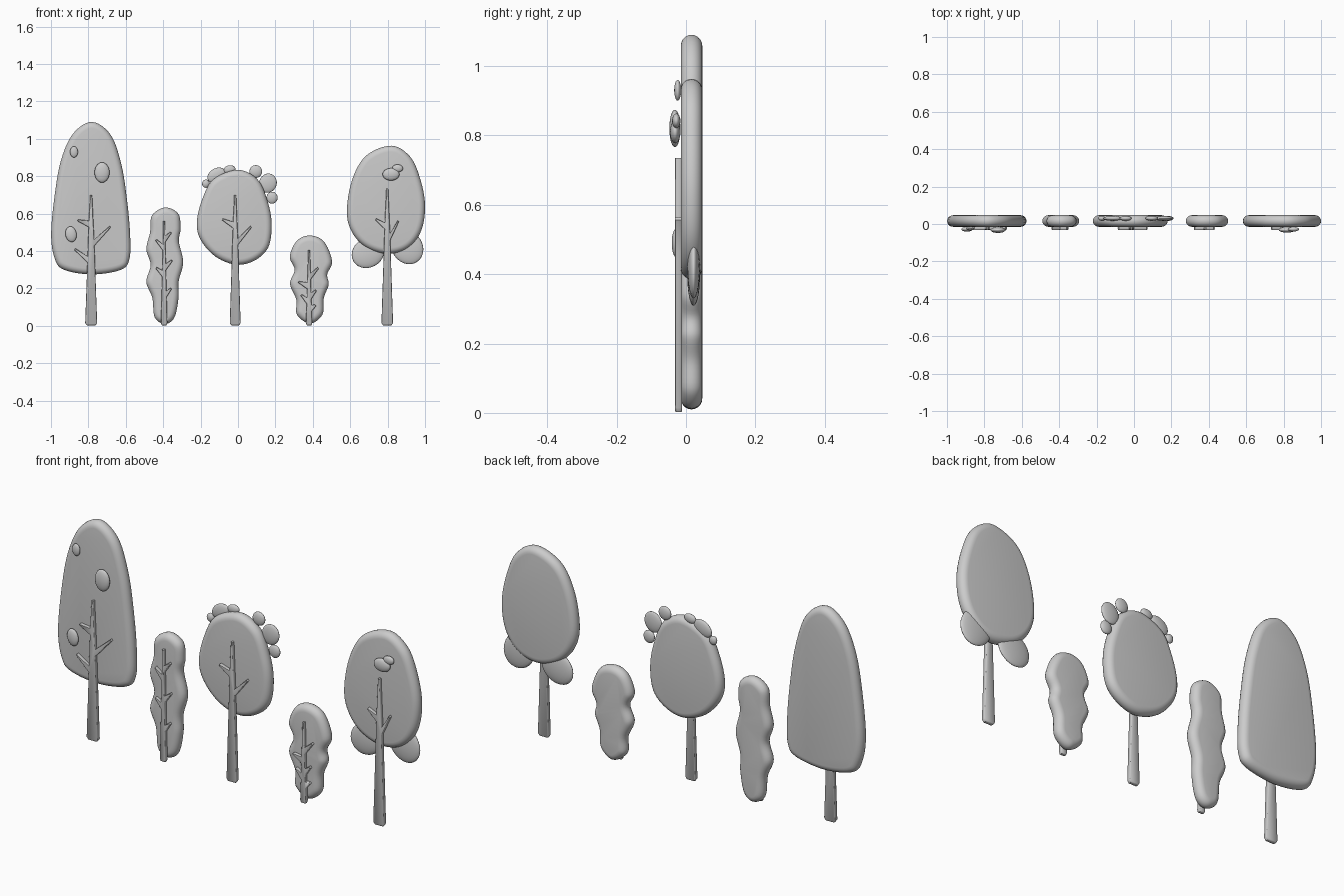
import bpy, bmesh, math
from mathutils import Vector, Matrix

old = bpy.data.objects.get("Cube")
if old:
    bpy.data.objects.remove(old, do_unlink=True)

grey = bpy.data.materials.new("plain grey")
grey.use_nodes = True
grey.diffuse_color = (0.6, 0.6, 0.6, 1)
grey.node_tree.nodes["Principled BSDF"].inputs["Base Color"].default_value = (0.6, 0.6, 0.6, 1)


def finish(name, bm, angle):
    bmesh.ops.recalc_face_normals(bm, faces=bm.faces[:])
    mesh = bpy.data.meshes.new(name)
    bm.to_mesh(mesh)
    bm.free()
    mesh.materials.append(grey)
    obj = bpy.data.objects.new(name, mesh)
    bpy.context.collection.objects.link(obj)
    bpy.ops.object.select_all(action='DESELECT')
    obj.select_set(True)
    bpy.context.view_layer.objects.active = obj
    bpy.ops.object.shade_smooth_by_angle(angle=math.radians(angle))
    return obj


def smooth_loop(points, steps=6):
    """Closed Catmull-Rom curve through the points."""
    pts = [Vector(p) for p in points]
    n = len(pts)
    out = []
    for i in range(n):
        a, b, c, d = (pts[(i + k) % n] for k in (-1, 0, 1, 2))
        for s in range(steps):
            t = s / steps
            out.append(((c - a) * t + b * 2 + (a * 2 - b * 5 + c * 4 - d) * t ** 2
                        + (b * 3 - a - c * 3 + d) * t ** 3) / 2)
    return out


def slab(name, outline, y_mid, half, inset, rings=5, angle=60):
    """Flat slab in the xz plane whose rim follows a half ellipse."""
    n = len(outline)
    area = sum(outline[i - 1].cross(outline[i]) for i in range(n))
    turn = 1 if area > 0 else -1
    inward = []
    for i in range(n):
        t = outline[(i + 1) % n] - outline[i - 1]
        inward.append(Vector((-t.y, t.x)).normalized() * turn)
    bm = bmesh.new()
    loops = []
    for k in range(-rings, rings + 1):
        a = math.pi / 2 * k / rings
        d, y = inset * (1 - math.cos(a)), y_mid + half * math.sin(a)
        ring = [p + v * d for p, v in zip(outline, inward)]
        loops.append([bm.verts.new((p.x, y, p.y)) for p in ring])
    for lo, hi in zip(loops, loops[1:]):
        for i in range(n):
            bm.faces.new((lo[i - 1], lo[i], hi[i], hi[i - 1]))
    bm.faces.new(loops[0])
    bm.faces.new(loops[-1])
    return finish(name, bm, angle)


def foliage(name, cx, points):
    outline = smooth_loop([(cx + x, z) for x, z in points])
    slab(name, outline, 0.016, 0.031, 0.032)


def trunk(name, cx, height, width, branches):
    """Tapered trunk with pointed twigs: (tip x, tip z, joint z)."""
    def side(sign):
        pts = [Vector((sign * width * 0.7, 0.002)), Vector((sign * width, 0.015))]
        for tx, tz, jz in sorted(branches, key=lambda b: b[2]):
            if tx * sign > 0:
                for z in (jz - 0.022, jz + 0.012):
                    w = sign * width * (1 - 0.75 * z / height)
                    if z > jz:
                        tip = Vector((tx, tz))
                        pts += [tip - Vector((0, 0.004)), tip + Vector((-sign * 0.006, 0.004))]
                    pts.append(Vector((w, z)))
        pts.append(Vector((sign * 0.005, height)))
        return pts
    outline = [p + Vector((cx, 0)) for p in side(1) + side(-1)[::-1]]
    slab(name, outline, -0.0215, 0.0095, 0.003, rings=3, angle=50)


def blob(name, x, y, z, rx, ry, rz, tilt=0):
    bm = bmesh.new()
    m = (Matrix.Translation((x, y, z)) @ Matrix.Rotation(math.radians(tilt), 4, 'Y')
         @ Matrix.Diagonal((rx, ry, rz, 1)))
    bmesh.ops.create_uvsphere(bm, u_segments=24, v_segments=14, radius=1, matrix=m)
    finish(name, bm, 180)


# Tall tree
foliage("tall_tree_foliage", -0.78, [
    (0, 1.09), (.1, 1.02), (.157, .86), (.187, .67), (.203, .49), (.2, .36), (.155, .3),
    (0, .275), (-.15, .3), (-.2, .36), (-.219, .49), (-.2, .7), (-.165, .89), (-.1, 1.03)])
trunk("tall_tree_trunk", -0.785, .7, .032,
      [(.105, .53, .45), (-.075, .565, .55), (-.09, .41, .36)])
blob("tall_tree_spot_top", -.877, -.024, .93, .021, .01, .03)
blob("tall_tree_spot_middle", -.727, -.032, .82, .04, .016, .054)
blob("tall_tree_spot_low", -.893, -.028, .49, .03, .013, .042, -10)

# Tall bush
foliage("tall_bush_foliage", -.39, [
    (0, .633), (.07, .6), (.083, .52), (.074, .45), (.097, .34), (.072, .235), (.072, .15),
    (.05, .045), (0, .01), (-.055, .045), (-.068, .15), (-.1, .235), (-.077, .325),
    (-.1, .41), (-.08, .5), (-.07, .59)])
trunk("tall_bush_trunk", -.395, .56, .017,
      [(-.047, .46, .425), (.04, .5, .47), (.045, .35, .32), (-.045, .31, .285), (.04, .2, .175)])

# Round tree
foliage("round_tree_foliage", 0, [
    (0, .834), (.107, .78), (.16, .66), (.18, .54), (.162, .42), (.09, .35), (-.01, .327),
    (-.12, .37), (-.2, .46), (-.22, .556), (-.19, .68), (-.13, .785)])
trunk("round_tree_trunk", -.015, .7, .029, [(.088, .53, .455), (-.072, .57, .545)])
for i, (x, z, rx, rz, tilt) in enumerate([
        (-.172, .76, .02, .022, 0), (-.115, .805, .052, .037, -30), (-.045, .835, .032, .023, -10),
        (.095, .825, .034, .034, 0), (.16, .763, .047, .052, 20), (.182, .685, .03, .032, 0)]):
    blob(f"round_tree_crown_{i + 1}", x, .03, z, rx, .013, rz, tilt)

# Small bush
foliage("small_bush_foliage", .385, [
    (0, .483), (.075, .45), (.118, .345), (.092, .275), (.1, .22), (.074, .15),
    (.066, .06), (0, .012), (-.07, .06), (-.073, .14), (-.107, .225), (-.082, .3),
    (-.108, .37), (-.07, .455)])
trunk("small_bush_trunk", .38, .405, .017,
      [(.052, .31, .27), (-.06, .235, .22), (.04, .19, .165), (-.045, .165, .14), (.038, .11, .1)])

# Oval tree
foliage("oval_tree_foliage", .8, [
    (.02, .963), (.12, .905), (.173, .79), (.2, .647), (.18, .51), (.11, .417), (0, .385),
    (-.115, .42), (-.19, .5), (-.218, .61), (-.19, .78), (-.115, .91)])
trunk("oval_tree_trunk", .798, .735, .031, [(.062, .56, .48), (-.065, .57, .54)])
blob("oval_tree_lobe_right", .695, .022, .39, .09, .018, .078, -30)
blob("oval_tree_lobe_left", .905, .022, .42, .082, .018, .094, -35)
blob("oval_tree_spot_large", .818, -.031, .81, .045, .015, .033)
blob("oval_tree_spot_small", .853, -.028, .842, .029, .012, .021)
